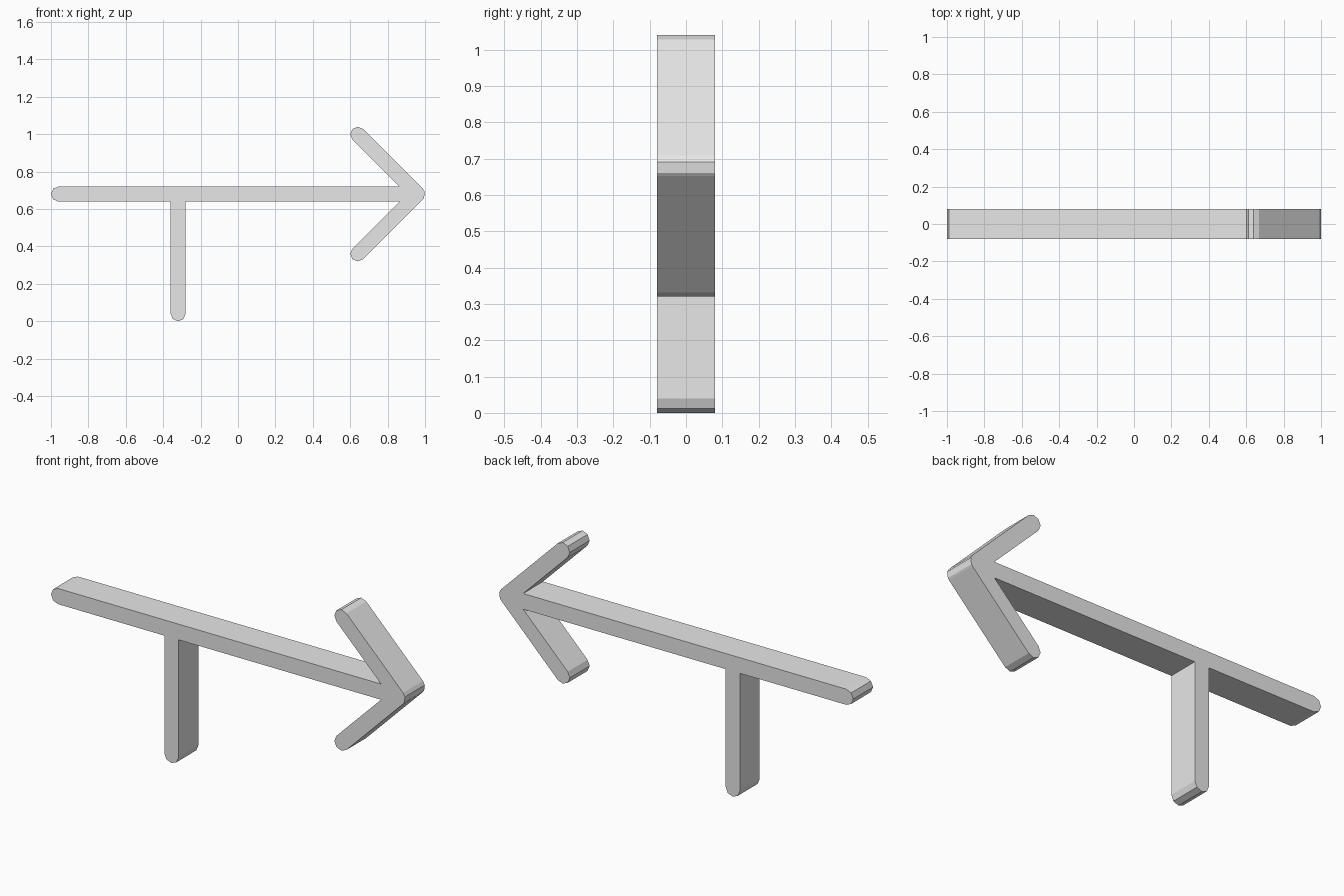
import bpy
import bmesh
from math import cos, sin, radians

cube = bpy.data.objects.get("Cube")
if cube:
    bpy.data.objects.remove(cube, do_unlink=True)

R = 0.04             # half the width of every bar
HALF_DEPTH = 0.08
AXIS_Z = 0.68        # height of the shaft
POST_X = -0.32
TIP = (0.96, AXIS_Z)
ARM = 0.32           # reach of each head arm in x and z

# Single light grey material
grey = bpy.data.materials.new("light_grey")
grey.use_nodes = True
colour = (0.8, 0.8, 0.8, 1)
grey.diffuse_color = colour
grey.node_tree.nodes["Principled BSDF"].inputs["Base Color"].default_value = colour


def arc(centre, angles):
    """Points on a bar end around its centre."""
    return [(centre[0] + R * cos(radians(a)), centre[1] + R * sin(radians(a)))
            for a in angles]


def cap(centre, start):
    """Half-round end in four facets, counter-clockwise."""
    return arc(centre, [start + 45 * i for i in range(5)])


top, bottom = AXIS_Z + R, AXIS_Z - R
notch_x = TIP[0] - R * 2 ** 0.5 - R    # where shaft meets the head arms

# Outline, counter-clockwise from the arrow tip
outline = arc(TIP, (-45, -30, 15, 45))
outline += cap((TIP[0] - ARM, AXIS_Z + ARM), 45)      # upper arm end
outline += [(notch_x, top)]
outline += cap((-1 + R, AXIS_Z), 90)                  # tail end
outline += [(POST_X - R, bottom)]
outline += cap((POST_X, R), 180)                      # post foot
outline += [(POST_X + R, bottom), (notch_x, bottom)]
outline += cap((TIP[0] - ARM, AXIS_Z - ARM), 135)     # lower arm end

# Extrude the outline through the depth
bm = bmesh.new()
face = bm.faces.new([bm.verts.new((x, -HALF_DEPTH, z)) for x, z in outline])
extruded = bmesh.ops.extrude_face_region(bm, geom=[face], use_keep_orig=True)
verts = [v for v in extruded["geom"] if isinstance(v, bmesh.types.BMVert)]
bmesh.ops.translate(bm, verts=verts, vec=(0, 2 * HALF_DEPTH, 0))
bmesh.ops.recalc_face_normals(bm, faces=bm.faces[:])

mesh = bpy.data.meshes.new("arrow_on_post")
bm.to_mesh(mesh)
bm.free()
mesh.materials.append(grey)
arrow = bpy.data.objects.new("arrow_on_post", mesh)
bpy.context.collection.objects.link(arrow)
